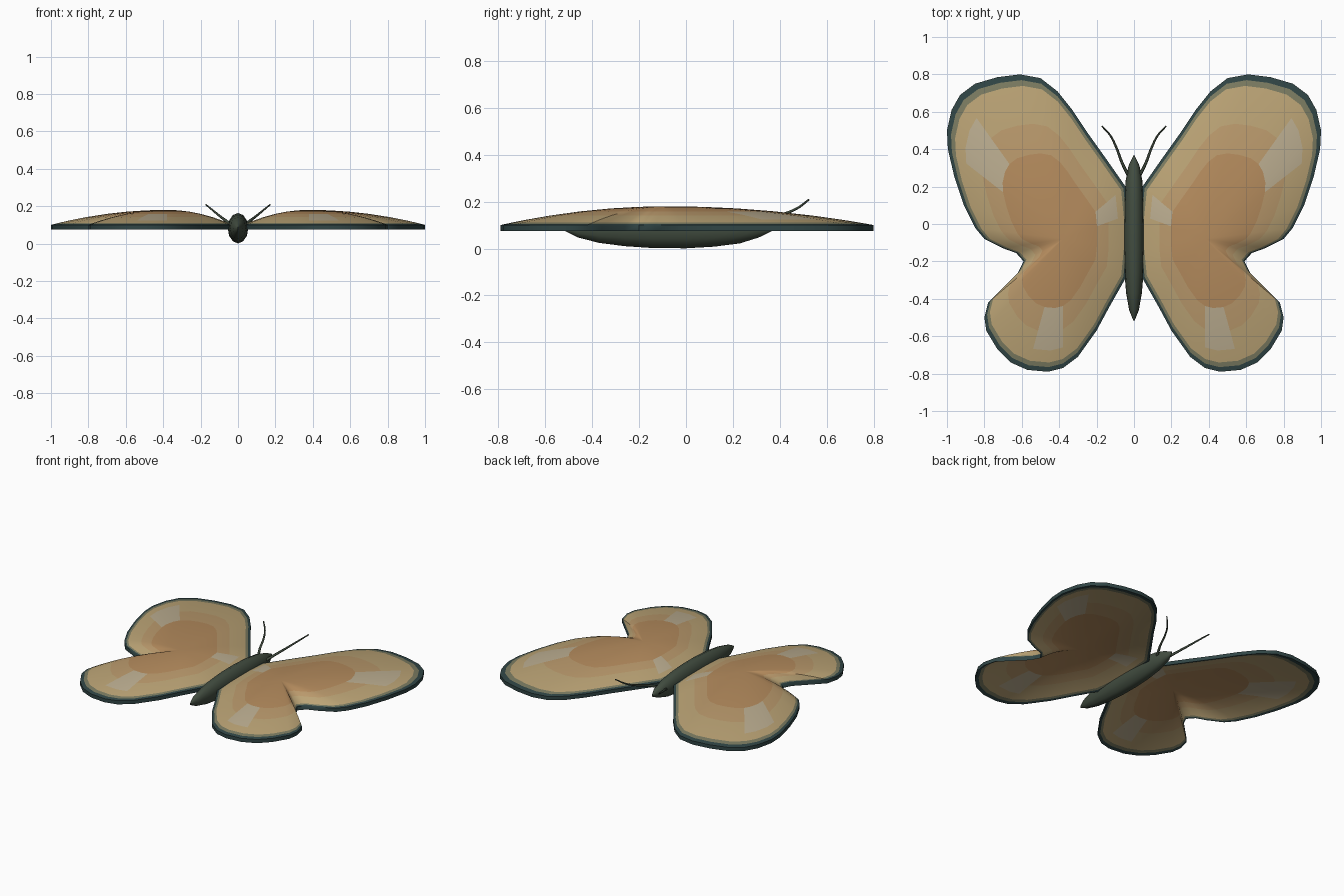
import bpy, bmesh, math
from mathutils import Vector

if "Cube" in bpy.data.objects:
    bpy.data.objects.remove(bpy.data.objects["Cube"])

def material(name, rgb):
    m = bpy.data.materials.new(name)
    m.diffuse_color = (*rgb, 1)
    m.use_nodes = True
    m.node_tree.nodes["Principled BSDF"].inputs["Base Color"].default_value = m.diffuse_color
    return m

def finish(obj, angle=50):
    bpy.ops.object.select_all(action='DESELECT')
    obj.select_set(True)
    bpy.context.view_layer.objects.active = obj
    bpy.ops.object.shade_smooth_by_angle(angle=math.radians(angle))

def mesh_object(name, bm, mats):
    bmesh.ops.recalc_face_normals(bm, faces=bm.faces[:])
    me = bpy.data.meshes.new(name)
    bm.to_mesh(me)
    bm.free()
    for m in mats:
        me.materials.append(m)
    obj = bpy.data.objects.new(name, me)
    bpy.context.collection.objects.link(obj)
    finish(obj)
    return obj

DARK = material("dark_green", (0.055, 0.075, 0.052))
WING = [material("wing_edge", (0.03, 0.06, 0.06)),
        material("wing_fade", (0.20, 0.20, 0.12)),
        material("wing_tan", (0.50, 0.37, 0.18)),
        material("wing_amber", (0.49, 0.32, 0.15)),
        material("wing_orange", (0.46, 0.26, 0.11)),
        material("wing_streak", (0.50, 0.42, 0.28))]

# Wing outline, clockwise from the leading edge root
OUTLINE = [(.045, .20), (.15, .35), (.25, .49), (.33, .61), (.41, .71), (.50, .78),
           (.61, .80), (.73, .785), (.85, .75), (.93, .69), (.975, .61), (1, .50),
           (.995, .40), (.96, .25), (.91, .10), (.85, -.02), (.80, -.08), (.70, -.13),
           (.63, -.155), (.59, -.20), (.62, -.26), (.72, -.36), (.78, -.42), (.80, -.50),
           (.79, -.57), (.73, -.67), (.66, -.74), (.57, -.78), (.46, -.79), (.38, -.77),
           (.30, -.71), (.20, -.57), (.13, -.44), (.045, -.29), (.03, -.14), (.03, .05)]
CENTRE = (.38, -.08)
RINGS = [1, .965, .93, .84, .70, .52, .34, .17]
RING_MAT = [0, 1, 2, 2, 3, 4, 4]
STREAKS = [(47, 8), (-82, 8), (152, 14)]   # direction and half-width in degrees

def wing(name, side):
    bm = bmesh.new()
    cx, cy = CENTRE
    n = len(OUTLINE)
    rims = []
    for drop in (0, .025):                 # top skin, then underside skin
        rings = [[bm.verts.new((side * (cx + (x - cx) * t), cy + (y - cy) * t,
                                .10 + .08 * (1 - t * t) - drop)) for x, y in OUTLINE]
                 for t in RINGS]
        tip = bm.verts.new((side * cx, cy, .18 - drop))
        for r in range(len(RINGS) - 1):
            for i in range(n):
                j = (i + 1) % n
                f = bm.faces.new((rings[r][i], rings[r][j], rings[r + 1][j], rings[r + 1][i]))
                c = f.calc_center_median()
                a = math.degrees(math.atan2(c.y - cy, c.x * side - cx))
                streak = r in (3, 4) and any(abs(a - s) < w for s, w in STREAKS)
                f.material_index = 5 if streak else RING_MAT[r]
        for i in range(n):
            f = bm.faces.new((rings[-1][i], rings[-1][(i + 1) % n], tip))
            f.material_index = 4
        rims.append(rings[0])
    for i in range(n):                     # rim wall
        j = (i + 1) % n
        bm.faces.new((rims[0][i], rims[0][j], rims[1][j], rims[1][i]))
    return mesh_object(name, bm, WING)

wing("right_wing", 1)
wing("left_wing", -1)

# Body: spindle lofted along y from (y, half-width, half-height)
SECTIONS = [(-.515, .004, .008), (-.46, .026, .035), (-.37, .042, .058), (-.26, .051, .072),
            (-.14, .055, .080), (0, .055, .081), (.12, .052, .074), (.23, .045, .060),
            (.31, .030, .035), (.365, .004, .008)]
SIDES = 12
bm = bmesh.new()
loops = [[bm.verts.new((w * math.cos(2 * math.pi * k / SIDES), y,
                        .082 + h * math.sin(2 * math.pi * k / SIDES)))
          for k in range(SIDES)] for y, w, h in SECTIONS]
for a, b in zip(loops, loops[1:]):
    for k in range(SIDES):
        l = (k + 1) % SIDES
        bm.faces.new((a[k], a[l], b[l], b[k]))
bm.faces.new(loops[0])
bm.faces.new(loops[-1])
mesh_object("body", bm, [DARK])

# Antennae: thin tapering curved tubes
PATH = [(.025, .25, .09), (.065, .33, .122), (.095, .41, .145), (.128, .475, .172), (.172, .523, .208)]

def antenna(name, side):
    cu = bpy.data.curves.new(name, 'CURVE')
    cu.dimensions = '3D'
    cu.bevel_depth = .009
    cu.bevel_resolution = 1
    cu.resolution_u = 4
    cu.use_fill_caps = True
    sp = cu.splines.new('BEZIER')
    sp.bezier_points.add(len(PATH) - 1)
    for i, (bp, (x, y, z)) in enumerate(zip(sp.bezier_points, PATH)):
        bp.co = Vector((side * x, y, z))
        bp.handle_left_type = bp.handle_right_type = 'AUTO'
        bp.radius = 1 - .14 * i
    cu.materials.append(DARK)
    bpy.context.collection.objects.link(bpy.data.objects.new(name, cu))

antenna("right_antenna", 1)
antenna("left_antenna", -1)
